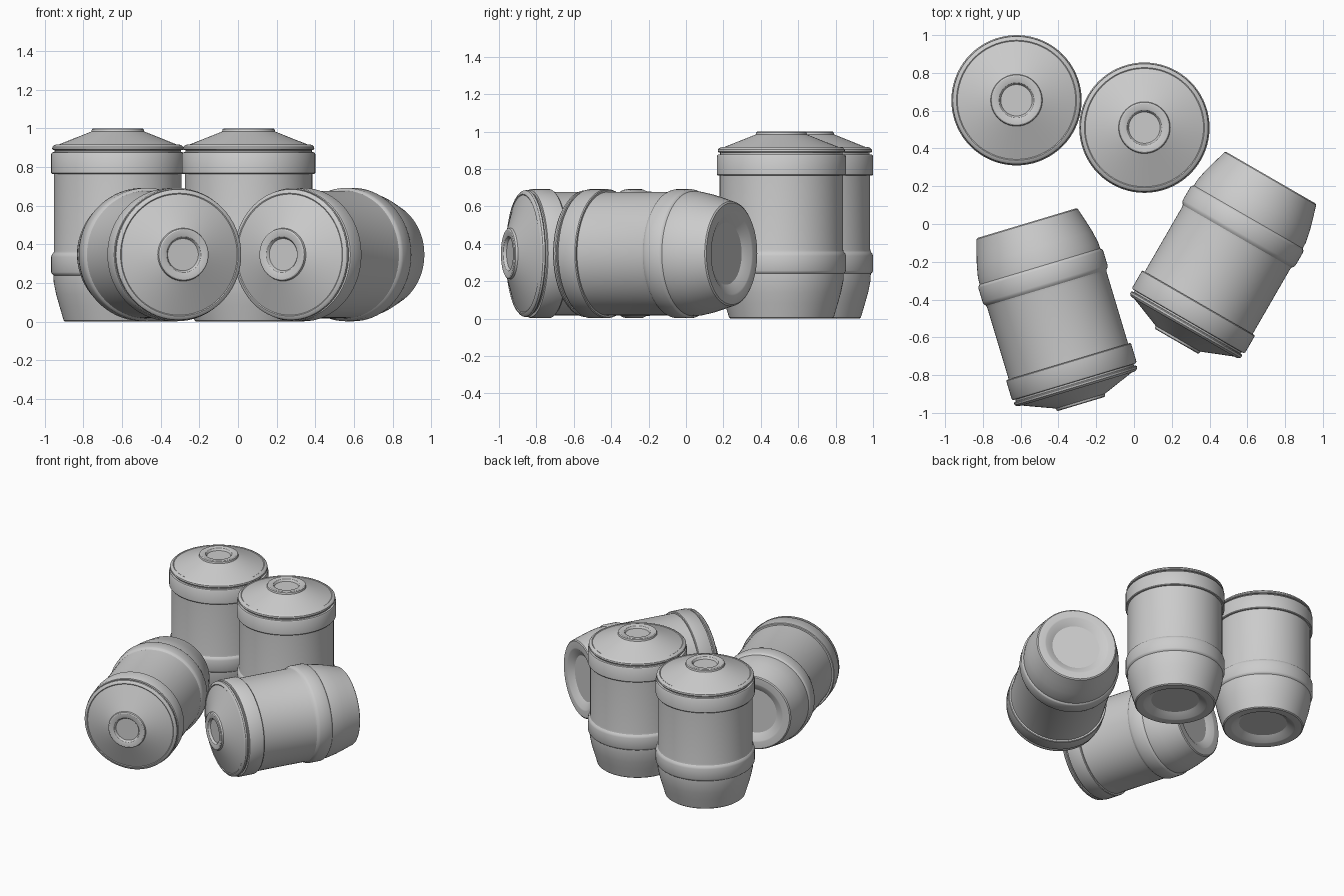
import bpy, bmesh
from math import radians
from mathutils import Matrix, Vector

if "Cube" in bpy.data.objects:
    bpy.data.objects.remove(bpy.data.objects["Cube"])

SEGMENTS = 72


def lathe(name, profile):
    """Revolve (radius, height) points around z into a smooth mesh."""
    bm = bmesh.new()
    verts = [bm.verts.new((r, 0, z)) for r, z in profile]
    edges = [bm.edges.new(pair) for pair in zip(verts, verts[1:])]
    bmesh.ops.spin(bm, geom=verts + edges, axis=(0, 0, 1), cent=(0, 0, 0),
                   angle=radians(360), steps=SEGMENTS, use_merge=True)
    bmesh.ops.remove_doubles(bm, verts=bm.verts, dist=0.0005)
    bmesh.ops.recalc_face_normals(bm, faces=bm.faces)
    mesh = bpy.data.meshes.new(name)
    bm.to_mesh(mesh)
    bm.free()
    # Profiles run from bottom to top, so a side face must point outward
    side = max(mesh.polygons, key=lambda p: p.area)
    if side.normal.dot(side.center) < 0:
        mesh.flip_normals()
    mesh.shade_smooth()
    mesh.set_sharp_from_angle(angle=radians(32))
    return mesh


# Barrel body: dished base, tapered foot, raised hoop, straight wall
body_mesh = lathe("barrel_body", [
    (0, 0.035), (0.166, 0.035), (0.216, 0.002), (0.225, 0), (0.272, 0),
    (0.280, 0.006), (0.302, 0.08), (0.319, 0.14), (0.332, 0.205),
    (0.333, 0.24), (0.341, 0.247), (0.345, 0.256), (0.345, 0.335),
    (0.341, 0.348), (0.332, 0.358), (0.330, 0.37), (0.330, 0.80)])

# Lid: collar, groove, rim, shallow cone, ring with a recessed centre
lid_mesh = lathe("barrel_lid", [
    (0.328, 0.765), (0.341, 0.765), (0.345, 0.770), (0.345, 0.868),
    (0.340, 0.876), (0.327, 0.878), (0.327, 0.887), (0.336, 0.889),
    (0.340, 0.894), (0.338, 0.905), (0.330, 0.913), (0.318, 0.917),
    (0.313, 0.914), (0.308, 0.916), (0.137, 0.984), (0.134, 0.996),
    (0.128, 1.0), (0.098, 1.0), (0.092, 0.997), (0.083, 0.982), (0, 0.982)])


def place_barrel(name, matrix):
    for part, mesh in (("body", body_mesh), ("lid", lid_mesh)):
        ob = bpy.data.objects.new(f"{name}_{part}", mesh)
        ob.matrix_world = matrix
        bpy.context.collection.objects.link(ob)


# Two standing barrels at the back
for name, x, y in (("standing_barrel_left", -0.622, 0.655),
                   ("standing_barrel_right", 0.055, 0.51)):
    place_barrel(name, Matrix.Translation((x, y, 0)))

# Two barrels lying on their sides, lids toward the front (base centre, turn)
for name, x, y, turn in (("lying_barrel_left", -0.567, 0.005, 16.7),
                         ("lying_barrel_right", 0.725, 0.245, -30)):
    place_barrel(name, Matrix.Translation((x, y, 0.347))
                 @ Matrix.Rotation(radians(turn), 4, 'Z')
                 @ Matrix.Rotation(radians(90), 4, 'X'))
